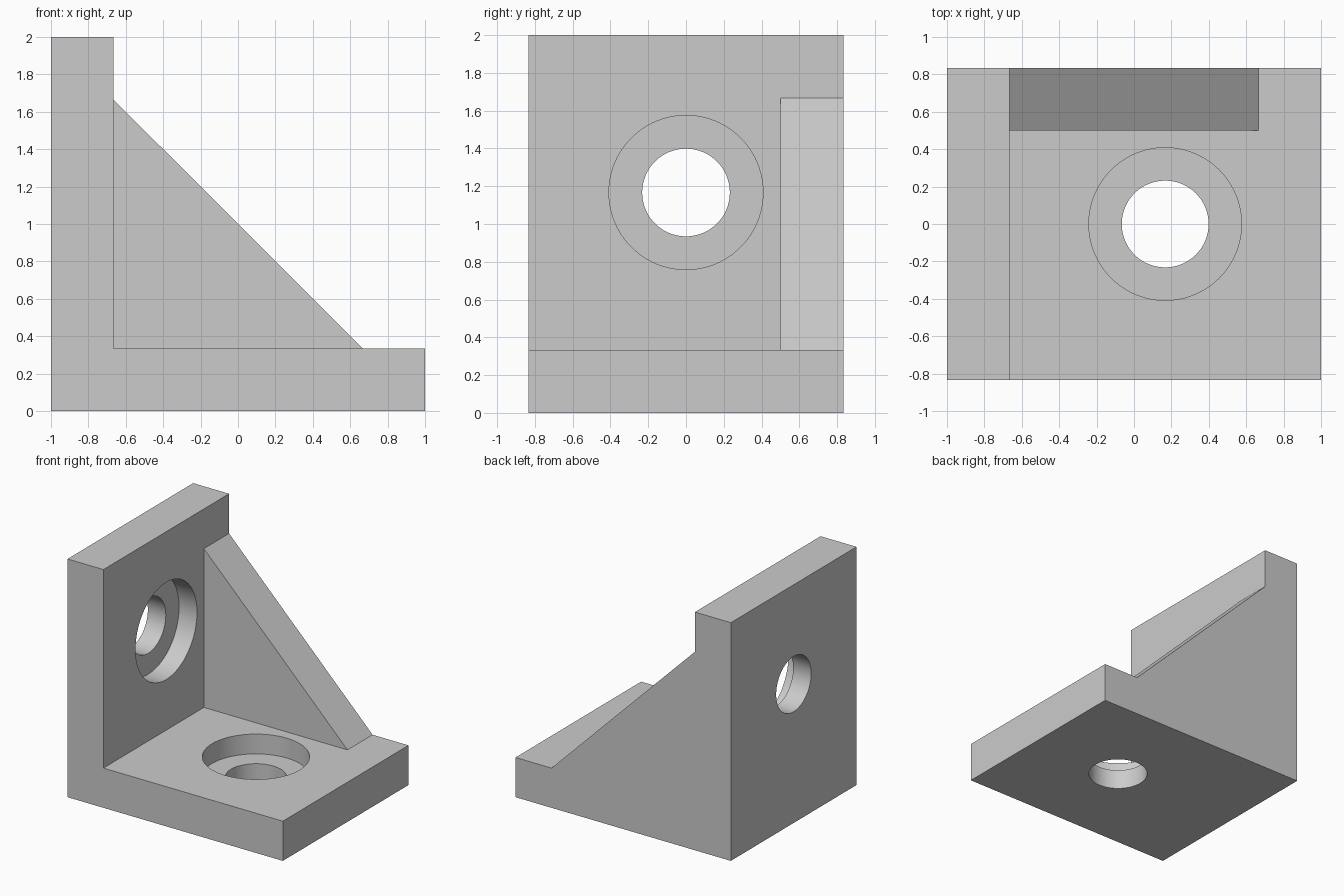
import bpy, bmesh, math
from mathutils import Vector, Matrix

cube = bpy.data.objects.get("Cube")
if cube:
    bpy.data.objects.remove(cube, do_unlink=True)

T = 1 / 3          # plate thickness
HALF = 5 / 6       # half depth in y
BORE, RECESS = 0.232, 0.408

grey = bpy.data.materials.new("plain grey")
grey.use_nodes = True
colour = (0.6, 0.6, 0.6, 1)
grey.diffuse_color = colour
for node in grey.node_tree.nodes:
    if node.type == 'BSDF_PRINCIPLED':
        node.inputs["Base Color"].default_value = colour


def make_object(name, bm):
    bmesh.ops.recalc_face_normals(bm, faces=bm.faces[:])
    mesh = bpy.data.meshes.new(name)
    bm.to_mesh(mesh)
    bm.free()
    mesh.materials.append(grey)
    obj = bpy.data.objects.new(name, mesh)
    bpy.context.collection.objects.link(obj)
    return obj


def extrude_profile(name, points, y0, y1):
    """Extrude an x-z outline along y."""
    bm = bmesh.new()
    face = bm.faces.new([bm.verts.new((x, y0, z)) for x, z in points])
    geom = bmesh.ops.extrude_face_region(bm, geom=[face])["geom"]
    verts = [v for v in geom if isinstance(v, bmesh.types.BMVert)]
    bmesh.ops.translate(bm, verts=verts, vec=(0, y1 - y0, 0))
    return make_object(name, bm)


def cylinder(name, radius, start, axis, length):
    """Cylinder running from start along axis."""
    start, axis = Vector(start), Vector(axis)
    turn = axis.to_track_quat('Z', 'Y').to_matrix().to_4x4()
    bm = bmesh.new()
    bmesh.ops.create_cone(bm, cap_ends=True, segments=96, radius1=radius,
                          radius2=radius, depth=length,
                          matrix=Matrix.Translation(start + axis * length / 2) @ turn)
    return make_object(name, bm)


def combine(target, tool, operation):
    tool.hide_render = True
    mod = target.modifiers.new(operation.lower(), 'BOOLEAN')
    mod.operation, mod.object, mod.solver = operation, tool, 'EXACT'
    bpy.context.view_layer.objects.active = target
    bpy.ops.object.modifier_apply(modifier=mod.name)
    bpy.data.objects.remove(tool, do_unlink=True)


# L-shaped wall and base
bracket = extrude_profile("corner_bracket", [
    (-1, 0), (1, 0), (1, T), (T - 1, T), (T - 1, 2), (-1, 2)], -HALF, HALF)

# Triangular gusset, sunk slightly into both plates
gusset = extrude_profile("gusset", [
    (1 - T, T), (T - 1, 2 - T), (-0.8, 0.2)], 0.5, HALF)
combine(bracket, gusset, 'UNION')

# Counterbored bolt holes: centre on the inner face, direction into the plate
for centre, axis in (((T / 2, 0, T), (0, 0, -1)),
                     ((T - 1, 0, 1 + T / 2), (-1, 0, 0))):
    start = Vector(centre) - Vector(axis) * 0.1
    combine(bracket, cylinder("recess_cutter", RECESS, start, axis, 0.1 + T / 2), 'DIFFERENCE')
    combine(bracket, cylinder("bore_cutter", BORE, start, axis, 0.2 + T), 'DIFFERENCE')

# Smooth bores, sharp corners
bpy.ops.object.select_all(action='DESELECT')
bracket.select_set(True)
bpy.context.view_layer.objects.active = bracket
bpy.ops.object.shade_smooth_by_angle(angle=math.radians(30))
